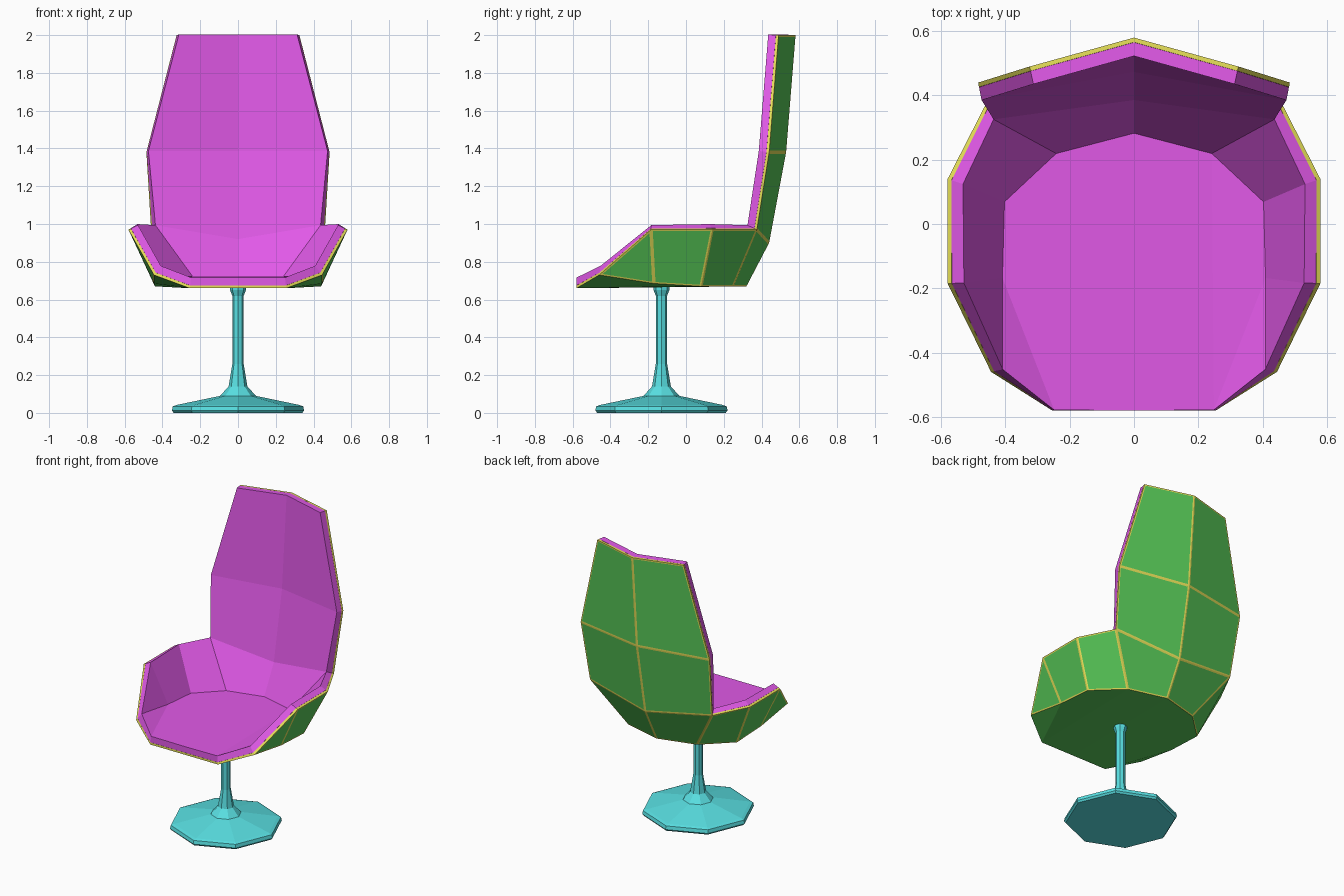
import bpy, bmesh, math

if "Cube" in bpy.data.objects:
    bpy.data.objects.remove(bpy.data.objects["Cube"])


def material(name, color):
    m = bpy.data.materials.new(name)
    m.diffuse_color = (*color, 1)
    m.use_nodes = True
    m.node_tree.nodes["Principled BSDF"].inputs["Base Color"].default_value = m.diffuse_color
    return m


GREEN = material("green_panel", (0.1, 0.6, 0.1))
YELLOW = material("yellow_trim", (0.8, 0.75, 0.1))
MAGENTA = material("magenta_padding", (0.75, 0.1, 0.8))
CYAN = material("cyan_stand", (0.1, 0.75, 0.77))

# Right half of the outer surface: floor ring, seat rim and back
POINTS = {
    "f0": (0, -0.58, 0.66), "f1": (0.255, -0.58, 0.66), "f2": (0.445, -0.46, 0.73),
    "b1": (0.445, -0.17, 0.685), "b2": (0.44, 0.08, 0.67),
    "b3": (0.26, 0.25, 0.67), "b4": (0, 0.32, 0.67),
    "r1": (0.58, -0.185, 0.97), "r2": (0.58, 0.14, 0.97), "r3": (0.46, 0.375, 0.97),
    "c1": (0, 0.44, 0.90), "c2": (0, 0.53, 1.38), "c3": (0, 0.58, 2.0),
    "e2": (0.485, 0.44, 1.38), "e3": (0.325, 0.49, 2.0),
}
FLOOR = ["f0 b4 b3 f1", "f1 b3 b2 b1", "f1 b1 f2"]
WALLS = ["f2 b1 r1", "b1 b2 r2 r1", "b2 b3 r3 r2", "b3 b4 c1 r3",
         "r3 c1 c2 e2", "e2 c2 c3 e3"]


def add_object(name, bm, mats):
    me = bpy.data.meshes.new(name)
    bm.to_mesh(me)
    bm.free()
    for m in mats:
        me.materials.append(m)
    ob = bpy.data.objects.new(name, me)
    bpy.context.collection.objects.link(ob)
    return ob


def layer(name, mats, near, far, seams):
    """Layer of the tub lying between two depths inside the outer surface."""
    bm = bmesh.new()
    v = {k: bm.verts.new(p) for k, p in POINTS.items()}
    floor = [bm.faces.new([v[k] for k in f.split()]) for f in FLOOR]
    walls = [bm.faces.new([v[k] for k in f.split()]) for f in WALLS]
    bmesh.ops.recalc_face_normals(bm, faces=bm.faces)
    bm.normal_update()
    if floor[0].normal.z > 0:
        bmesh.ops.reverse_faces(bm, faces=bm.faces)
    if seams:
        border = bmesh.ops.inset_individual(bm, faces=walls, thickness=0.009,
                                            use_even_offset=True)["faces"]
        for f in border:
            f.material_index = 1
        for f in walls:
            f.material_index = 0
    ob = add_object(name, bm, mats)
    mirror = ob.modifiers.new("mirror", "MIRROR")
    mirror.merge_threshold = 0.0005
    solid = ob.modifiers.new("thickness", "SOLIDIFY")
    solid.thickness = far - near
    solid.offset = -(far + near) / (far - near)
    solid.use_even_offset = True
    solid.material_offset_rim = 1 if seams else 0
    return ob


# Outer shell with trim seams, and the padding inside it
layer("outer_shell", [GREEN, YELLOW], 0.0, 0.014, True)
layer("inner_padding", [MAGENTA], 0.0145, 0.056, False)

# Eight-sided pedestal turned from a profile
PROFILE = [(0.34, 0), (0.35, 0.012), (0.345, 0.035), (0.325, 0.042), (0.095, 0.09),
           (0.05, 0.14), (0.03, 0.26), (0.03, 0.62), (0.042, 0.65), (0.042, 0.68)]
SIDES = 8
bm = bmesh.new()
rings = [[bm.verts.new((r * math.cos(math.tau * i / SIDES),
                        r * math.sin(math.tau * i / SIDES) - 0.13, z))
          for i in range(SIDES)] for r, z in PROFILE]
for a, b in zip(rings, rings[1:]):
    for i in range(SIDES):
        j = (i + 1) % SIDES
        bm.faces.new((a[i], a[j], b[j], b[i]))
bm.faces.new(rings[0][::-1])
bm.faces.new(rings[-1])
add_object("pedestal", bm, [CYAN])
